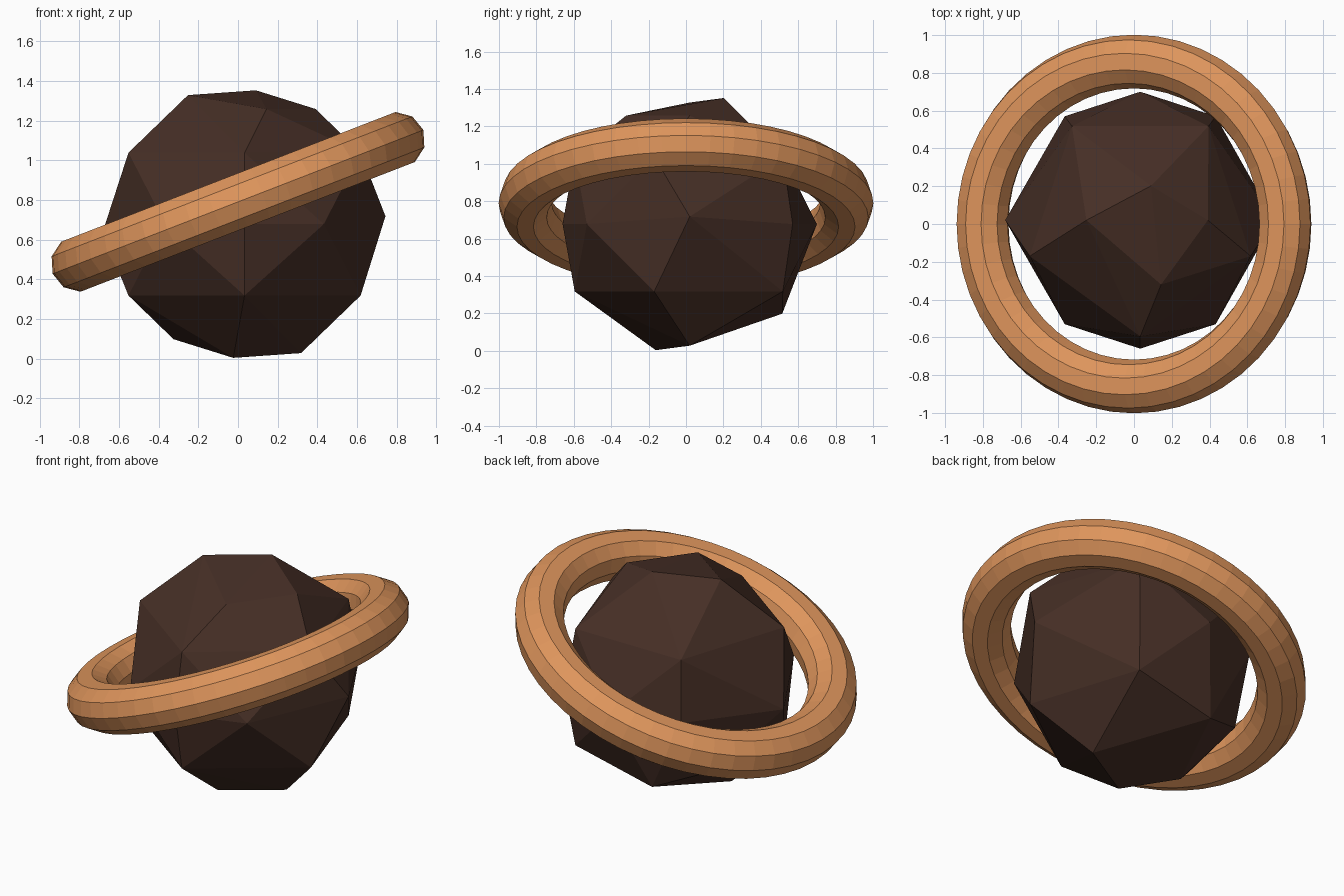
import bpy, bmesh, math
from mathutils import Vector

if "Cube" in bpy.data.objects:
    bpy.data.objects.remove(bpy.data.objects["Cube"])


def material(name, rgb):
    m = bpy.data.materials.new(name)
    m.diffuse_color = (*rgb, 1)
    m.use_nodes = True
    m.node_tree.nodes["Principled BSDF"].inputs["Base Color"].default_value = m.diffuse_color
    return m


def polar(radius, angles, z):
    return [Vector((radius * math.cos(math.radians(a)),
                    radius * math.sin(math.radians(a)), z)) for a in angles]


def finish(bm, name, mat):
    bmesh.ops.recalc_face_normals(bm, faces=bm.faces)
    me = bpy.data.meshes.new(name)
    bm.to_mesh(me)
    bm.free()
    me.materials.append(mat)
    ob = bpy.data.objects.new(name, me)
    bpy.context.collection.objects.link(ob)
    return ob


# Faceted rocky globe: irregular rings of corners wrapped in a convex hull
corners = [Vector((0.057, 0.182, 0.674)), Vector((-0.285, 0, 0.65))]   # top
corners += polar(0.358, (0, 288), 0.58)                                # upper cap
corners += polar(0.615, (-18, 54, 126, 198, 270), 0.36)                # upper ring
corners += polar(0.68, (54, 90, 126, 234, 270, 306), 0)                # equator
corners += [Vector((0.71, 0, 0.04)), Vector((-0.715, 0, -0.04))]       # equator tips
corners += polar(0.615, (-18, 54, 198, 270), -0.36)                    # lower ring
corners += polar(0.579, (144,), -0.358) + polar(0.52, (108,), -0.479)
corners += polar(0.358, (180,), -0.58)                                 # lower cap
corners += [Vector((-0.057, -0.182, -0.674)), Vector((0.285, 0, -0.65))]

bm = bmesh.new()
for c in corners:
    bm.verts.new(c)
bmesh.ops.convex_hull(bm, input=bm.verts)
globe = finish(bm, "globe", material("dark brown", (0.061, 0.028, 0.019)))
globe.location = (0.033, 0.02, 0.678)

# Tilted ring around the globe
MAJOR, MINOR, SEGS, SIDES = 0.86, 0.142, 48, 10
bm = bmesh.new()
loops = []
for i in range(SEGS):
    a = 2 * math.pi * i / SEGS
    loop = []
    for j in range(SIDES):
        b = 2 * math.pi * j / SIDES
        r = MAJOR + MINOR * math.cos(b)
        loop.append(bm.verts.new((r * math.cos(a), r * math.sin(a), MINOR * math.sin(b))))
    loops.append(loop)
for i in range(SEGS):
    p, q = loops[i], loops[(i + 1) % SEGS]
    for j in range(SIDES):
        k = (j + 1) % SIDES
        bm.faces.new((p[j], q[j], q[k], p[k]))
ring = finish(bm, "ring", material("copper orange", (0.73, 0.30, 0.107)))
ring.rotation_euler = (0, math.radians(-21.2), 0)
ring.location = (0, 0, 0.79)
